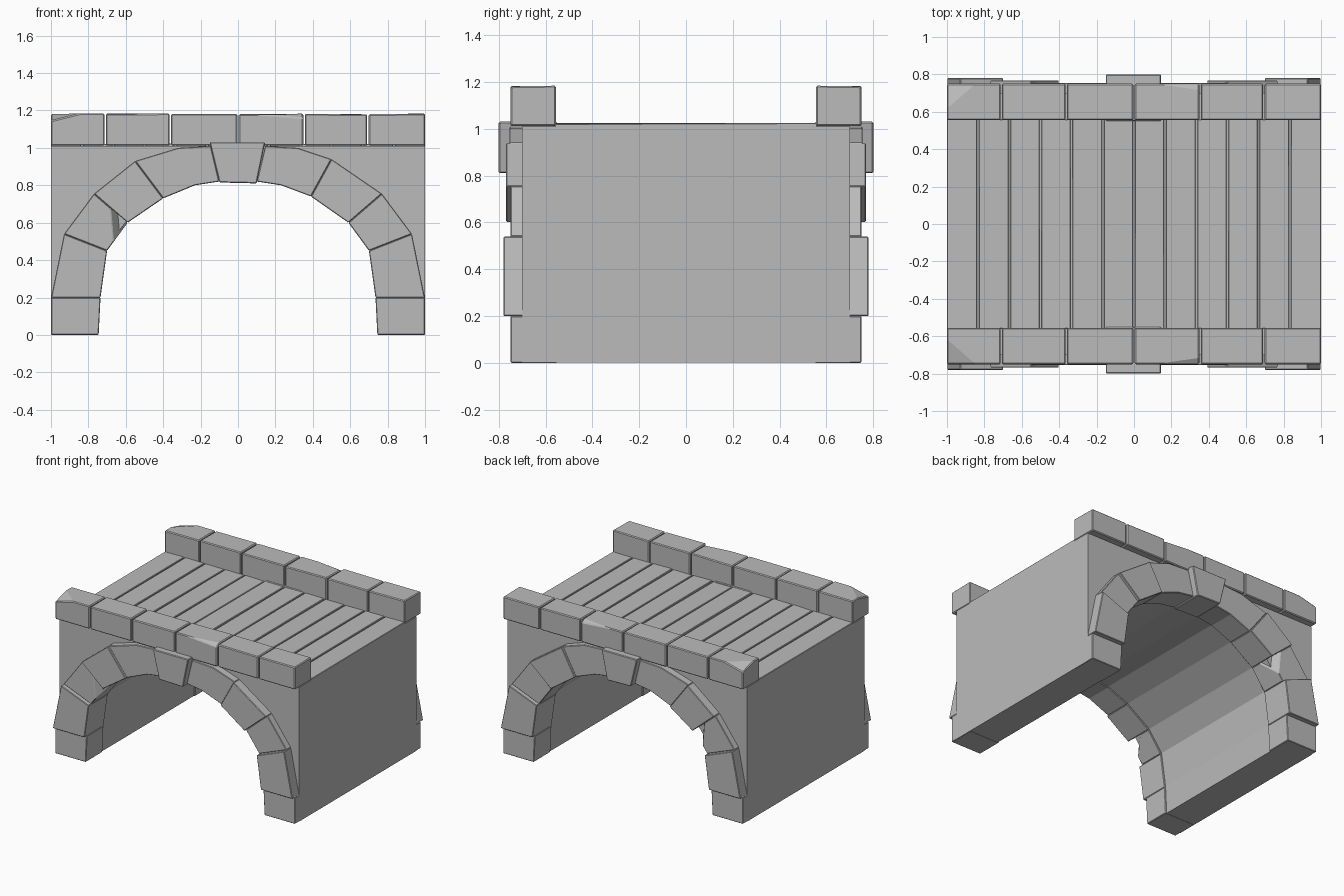
import bpy
import bmesh
import random
from mathutils import Vector

random.seed(4)
cube = bpy.data.objects.get("Cube")
if cube:
    bpy.data.objects.remove(cube)

stone = bpy.data.materials.new("grey stone")
stone.use_nodes = True
GREY = (0.5, 0.5, 0.5, 1)
stone.diffuse_color = GREY
stone.node_tree.nodes["Principled BSDF"].inputs["Base Color"].default_value = GREY


def prism(name, outline, y0, y1, bevel=0.0, mirror=False, cuts=(), wobble=0.0):
    """Extrude an x-z outline along y; cuts are triples of points slicing off a corner."""
    bm = bmesh.new()
    face = bm.faces.new([bm.verts.new((x, y0, z)) for x, z in outline])
    moved = bmesh.ops.extrude_face_region(bm, geom=[face])["geom"]
    bmesh.ops.translate(bm, vec=(0, y1 - y0, 0),
                        verts=[v for v in moved if isinstance(v, bmesh.types.BMVert)])
    bmesh.ops.recalc_face_normals(bm, faces=bm.faces)
    top = max(v.co.z for v in bm.verts)
    for v in bm.verts:
        if v.co.z > top - 0.001:
            v.co.z += random.uniform(-wobble, wobble)
    for a, b, c in cuts:
        a, b, c = Vector(a), Vector(b), Vector(c)
        normal = (b - a).cross(c - a).normalized()
        centre = sum((v.co for v in bm.verts), Vector()) / len(bm.verts)
        if normal.dot(centre - a) > 0:
            normal.negate()
        bmesh.ops.bisect_plane(bm, geom=bm.verts[:] + bm.edges[:] + bm.faces[:],
                               plane_co=a, plane_no=normal, clear_outer=True)
        bmesh.ops.holes_fill(bm, edges=[e for e in bm.edges if e.is_boundary])
    bmesh.ops.recalc_face_normals(bm, faces=bm.faces)
    mesh = bpy.data.meshes.new(name)
    bm.to_mesh(mesh)
    bm.free()
    mesh.materials.append(stone)
    ob = bpy.data.objects.new(name, mesh)
    bpy.context.collection.objects.link(ob)
    if bevel:
        mod = ob.modifiers.new("Worn edges", "BEVEL")
        mod.width, mod.segments = bevel, 1
    if mirror:
        mod = ob.modifiers.new("Other face", "MIRROR")
        mod.use_axis = (False, True, False)
    return ob


def box(name, x0, x1, y0, y1, z0, z1, **options):
    return prism(name, [(x0, z0), (x1, z0), (x1, z1), (x0, z1)], y0, y1, **options)


def arch(side):
    """Inner and outer rim points from the ground to the keystone."""
    inner = [(.745, 0), (.735, .2), (.7, .45), (.59, .6), (.4, .73), (.23, .8), (.1, .82)]
    outer = [(.999, 0), (.999, .2), (.93, .54), (.77, .755), (.55, .93), (.32, 1.0), (.145, 1.01)]
    if side > 0:
        inner[4], outer[4] = (.39, .74), (.5, .94)
    return ([(side * x, z) for x, z in inner], [(side * x, z) for x, z in outer])


# Solid bridge body with the tunnel left open
left_rim = arch(1)[0]
right_rim = arch(-1)[0]
tunnel = [(x * 1.012, z + .008 if z else .001) for x, z in left_rim + right_rim[::-1]]
prism("bridge_body", [(1, .001)] + tunnel + [(-1, .001), (-1, 1.01), (1, 1.01)], -.7, .7)

# Arch stones: first joint, last joint, distance from the middle
STONES = [("foot", 0, 1, .75), ("lower", 1, 2, .78), ("haunch", 2, 3, .75),
          ("shoulder", 3, 4, .768), ("crown", 4, 6, .755)]
for side, word in ((1, "left"), (-1, "right")):
    inner, outer = arch(side)
    for name, a, b, depth in STONES:
        outline = inner[a:b + 1] + outer[a:b + 1][::-1]
        cuts = []
        if name == "haunch" and side < 0:
            # Broken corner beside the joint
            cuts = [((-.665, -.75, .5), (-.68, -.75, .675), (-.57, -.6, .63))]
        prism(f"{word}_{name}_arch_stone", outline, -depth, -.55,
              bevel=.004, mirror=True, cuts=cuts)
prism("keystone", [(-.1, .815), (.1, .81), (.145, 1.03), (-.152, 1.03)],
      -.8, -.55, bevel=.005, mirror=True)

# Parapet blocks along both edges
splits = [-1, -.71, -.362, 0, .353, .695, 1]
for i, (x0, x1) in enumerate(zip(splits, splits[1:])):
    cuts = []
    if i == 0:
        cuts = [((-1, -.62, 1.18), (-.86, -.75, 1.18), (-1, -.75, 1.145))]
    elif i == 3:
        cuts = [((.1, -.75, 1.18), (.353, -.715, 1.18), (.353, -.75, 1.16))]
    box(f"parapet_block_{i + 1}", x0 + (.004 if i else 0), x1 - (.004 if i < 5 else 0),
        -.75, -.555, 1.012, 1.181, bevel=.006, mirror=True, cuts=cuts, wobble=.003)

# Road slabs across the deck
for i in range(12):
    x0 = -1 + i / 6
    box(f"road_slab_{i + 1}", x0 + (.005 if i else 0), x0 + 1 / 6 - (.005 if i < 11 else 0),
        -.56, .56, 1.0, 1.022, bevel=.003, wobble=.003)
